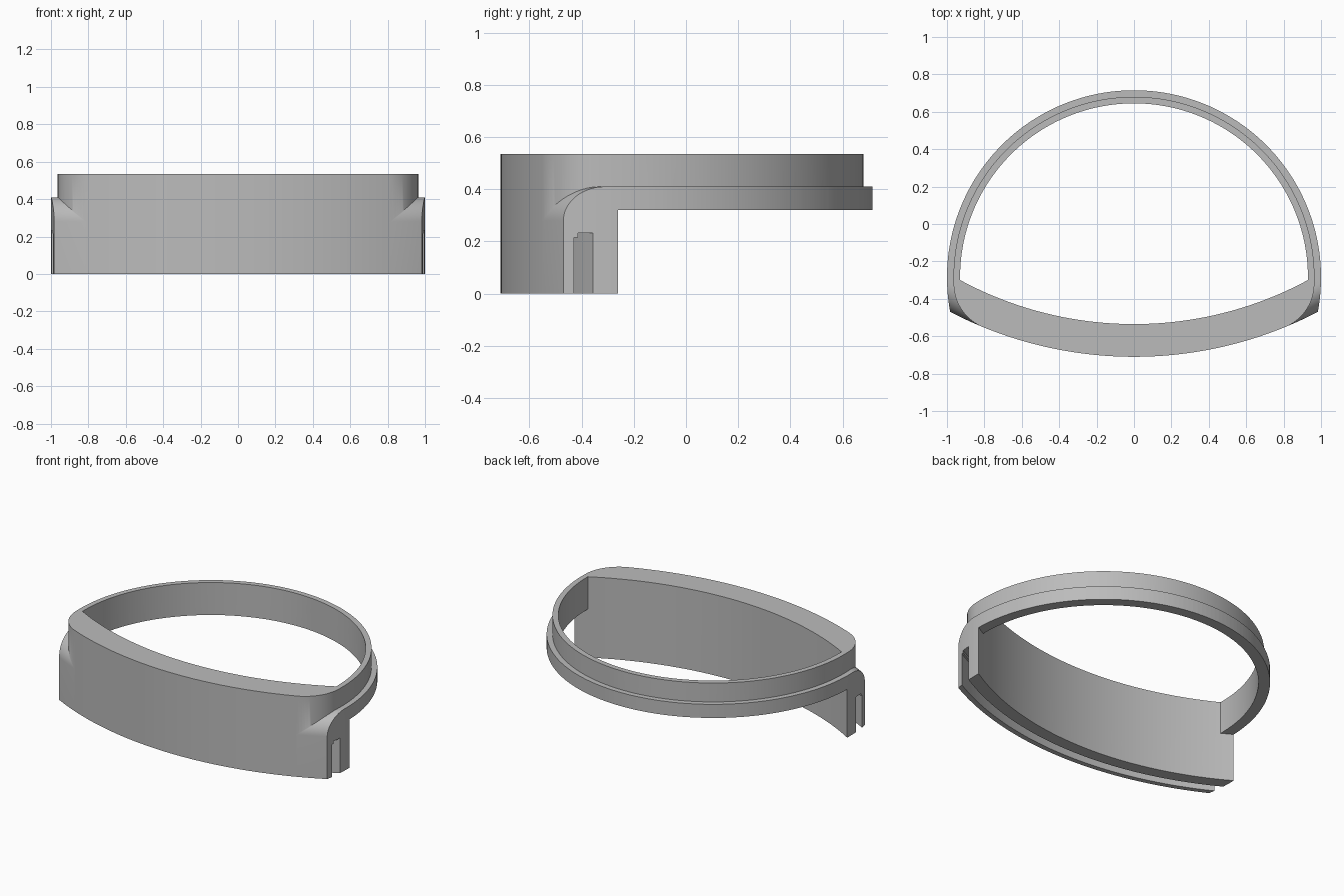
import bpy, bmesh
from math import sin, cos, pi, sqrt, radians, atan2

cube = bpy.data.objects.get("Cube")
if cube:
    bpy.data.objects.remove(cube)

# Centres and radii of the round rim and of the shallow front arc
RIM_Y, FRONT_Y = -0.285, 1.42
RIM_R, LIP_R, HOLE_R = 1.0, 0.965, 0.93
FRONT_R, INNER_R = 2.13, 1.955
HEIGHT, FLANGE_TOP, FLANGE_BOTTOM = 0.535, 0.41, 0.32


def finish(name, bm):
    bmesh.ops.recalc_face_normals(bm, faces=bm.faces)
    mesh = bpy.data.meshes.new(name)
    bm.to_mesh(mesh)
    bm.free()
    obj = bpy.data.objects.new(name, mesh)
    bpy.context.collection.objects.link(obj)
    return obj


def prism(name, outline, z0, z1):
    """Extrude a closed plan outline from z0 to z1."""
    bm = bmesh.new()
    low = [bm.verts.new((x, y, z0)) for x, y in outline]
    high = [bm.verts.new((x, y, z1)) for x, y in outline]
    n = len(outline)
    for i in range(n):
        j = (i + 1) % n
        bm.faces.new((low[i], low[j], high[j], high[i]))
    bm.faces.new(low)
    bm.faces.new(high)
    return finish(name, bm)


def sector(name, profile, half_angle=40, steps=160):
    """Sweep an (r, z) profile about the centre of the front arc."""
    bm = bmesh.new()
    rings = []
    for k in range(steps + 1):
        a = radians(half_angle) * (2 * k / steps - 1)
        rings.append([bm.verts.new((r * sin(a), FRONT_Y - r * cos(a), z)) for r, z in profile])
    n = len(profile)
    for a, b in zip(rings, rings[1:]):
        for i in range(n):
            j = (i + 1) % n
            bm.faces.new((a[i], a[j], b[j], b[i]))
    bm.faces.new(rings[0])
    bm.faces.new(rings[-1])
    return finish(name, bm)


def arc(cx, cy, r, a0, a1, n):
    return [(cx + r * cos(a0 + (a1 - a0) * i / n), cy + r * sin(a0 + (a1 - a0) * i / n))
            for i in range(n + 1)]


def disc(name, r, z0, z1):
    return prism(name, arc(0, RIM_Y, r, 0, 2 * pi, 192)[:-1], z0, z1)


def box(r0, r1, z0, z1):
    return [(r0, z0), (r1, z0), (r1, z1), (r0, z1)]


def combine(target, tool, operation):
    mod = target.modifiers.new(operation, 'BOOLEAN')
    mod.operation, mod.object, mod.solver = operation, tool, 'EXACT'
    bpy.context.view_layer.objects.active = target
    bpy.ops.object.modifier_apply(modifier=mod.name)
    bpy.data.objects.remove(tool)


# Solid blank: round disc trimmed by the front arc
frame = disc("visor_frame", RIM_R, 0, HEIGHT)
combine(frame, sector("front_trim", box(0.5, FRONT_R, -0.1, 0.7)), 'INTERSECT')

# Upright lip outline with rounded front corners
fillet = 0.25
gap = FRONT_Y - RIM_Y
d1, d2 = LIP_R - fillet, FRONT_R - fillet
t = (d2 ** 2 - d1 ** 2 - gap ** 2) / (2 * gap)
fx, fy = sqrt(d1 ** 2 - t ** 2), RIM_Y - t
a_rim = atan2(fy - RIM_Y, fx)
a_front = atan2(fy - FRONT_Y, fx)
corner = arc(fx, fy, fillet, a_front, a_rim, 24)
rim = arc(0, RIM_Y, LIP_R, a_rim, pi - a_rim, 110)
mirrored = [(-x, y) for x, y in reversed(corner)]
end_x = corner[0][0]
outline = [(end_x, -1.5)] + corner + rim[1:-1] + mirrored + [(-end_x, -1.5)]
lip = prism("lip_keep", outline, 0.1, 0.9)

# Shoulder step around the lip, rolling down over the legs
roll = 0.13
shoulder = [(0.5, FLANGE_TOP)]
shoulder += arc(FRONT_R - roll, FLANGE_TOP - roll, roll, pi / 2, 0, 16)
shoulder += [(2.3, FLANGE_TOP - roll), (2.3, 0.7), (0.5, 0.7)]
step = sector("shoulder_cutter", shoulder)
combine(step, lip, 'DIFFERENCE')
combine(frame, step, 'DIFFERENCE')

# Central opening, and clearance under the flange behind the front wall
opening = disc("opening_cutter", HOLE_R, -0.2, 0.8)
combine(opening, sector("opening_trim", box(0.4, INNER_R, -0.3, 0.9)), 'INTERSECT')
combine(frame, opening, 'DIFFERENCE')
combine(frame, sector("clearance_cutter", box(0.4, INNER_R, -0.3, FLANGE_BOTTOM)), 'DIFFERENCE')

# Curved slot in the underside of the front wall, open at both ends
slot = [(2.037, -0.1), (2.097, -0.1), (2.097, 0.215), (2.085, 0.215), (2.085, 0.232), (2.037, 0.232)]
combine(frame, sector("slot_cutter", slot), 'DIFFERENCE')

# Grey plastic
grey = bpy.data.materials.new("grey_plastic")
colour = (0.5, 0.5, 0.5, 1)
grey.use_nodes = True
grey.diffuse_color = colour
grey.node_tree.nodes["Principled BSDF"].inputs["Base Color"].default_value = colour
frame.data.materials.clear()
frame.data.materials.append(grey)

bpy.ops.object.select_all(action='DESELECT')
frame.select_set(True)
bpy.context.view_layer.objects.active = frame
bpy.ops.object.shade_smooth_by_angle(angle=radians(30))
